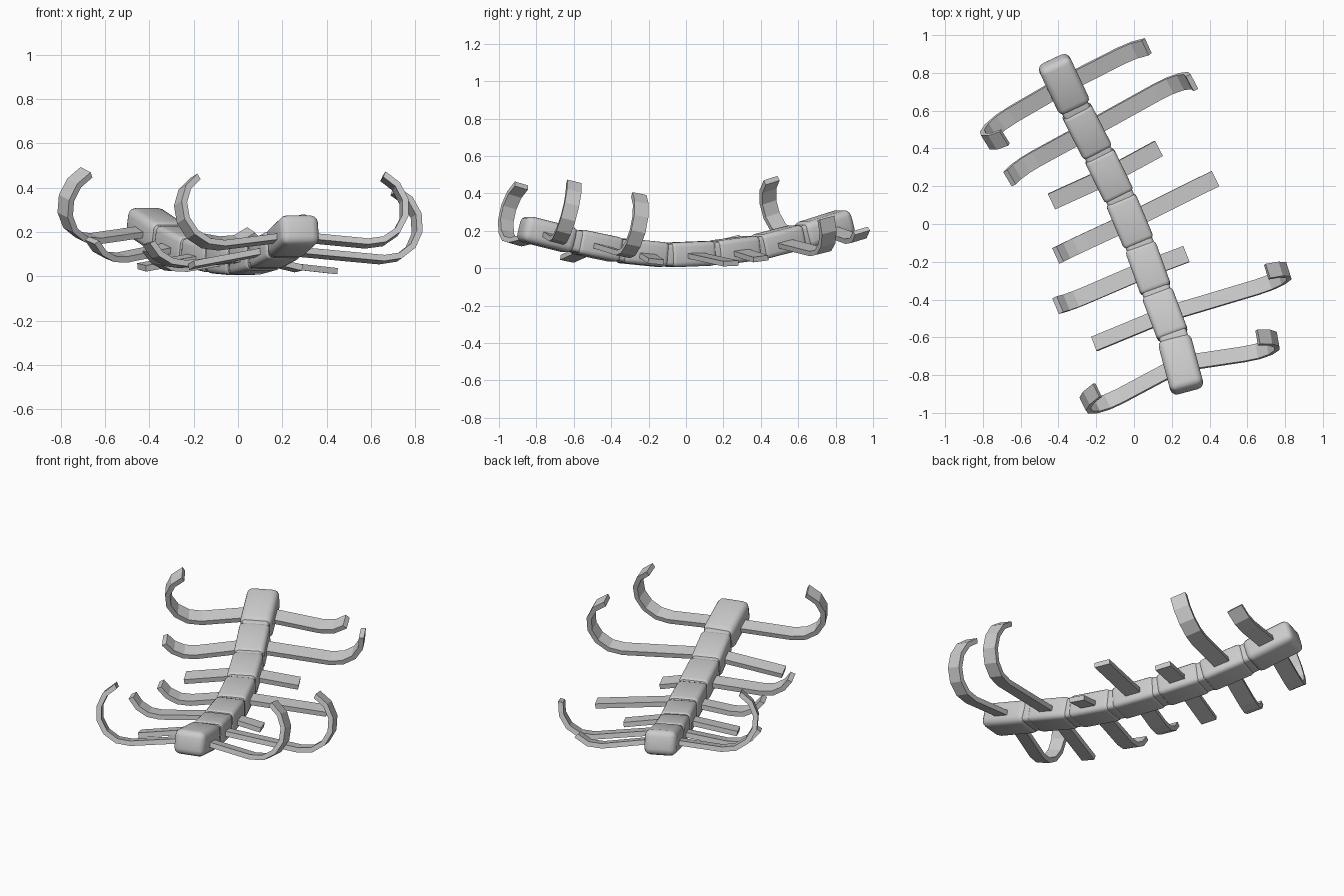
import bpy, bmesh
from math import radians, sin, cos
from mathutils import Vector, Matrix

if "Cube" in bpy.data.objects:
    bpy.data.objects.remove(bpy.data.objects["Cube"])

# Spine joints, back to front
joints = [Vector(p) for p in (
    (-0.43, 0.865, 0.25), (-0.31, 0.61, 0.17), (-0.19, 0.375, 0.11), (-0.075, 0.14, 0.08),
    (0.03, -0.11, 0.07), (0.12, -0.36, 0.095), (0.21, -0.60, 0.145), (0.285, -0.88, 0.215))]
CURL_RADIUS = 0.165


def finish(bm, name):
    bmesh.ops.recalc_face_normals(bm, faces=bm.faces)
    mesh = bpy.data.meshes.new(name)
    bm.to_mesh(mesh)
    bm.free()
    obj = bpy.data.objects.new(name, mesh)
    bpy.context.collection.objects.link(obj)
    return obj


def block(name, a, b, width, height, bevel):
    """Rounded box running from a to b."""
    y = (a - b).normalized()
    x = y.cross(Vector((0, 0, 1))).normalized()
    bm = bmesh.new()
    bmesh.ops.create_cube(bm, size=1)
    bmesh.ops.scale(bm, vec=(width, (a - b).length, height), verts=bm.verts)
    bmesh.ops.bevel(bm, geom=bm.edges[:], offset=bevel, segments=3, profile=0.5, affect='EDGES')
    m = Matrix((x, y, x.cross(y))).transposed().to_4x4()
    m.translation = (a + b) / 2
    bm.transform(m)
    obj = finish(bm, name)
    bpy.ops.object.select_all(action='DESELECT')
    obj.select_set(True)
    bpy.context.view_layer.objects.active = obj
    bpy.ops.object.shade_smooth_by_angle()


def rib(name, root, bend, sweep, axis, width, thick=0.028):
    """Flat strip: straight from root to bend, then an upward arc of sweep degrees."""
    d = (bend - root).normalized()
    w = (axis - d * axis.dot(d)).normalized()
    up = d.cross(w)
    if up.z < 0:
        up = -up
    angles = [0, 0]
    if sweep:
        steps = round(sweep / 27)
        angles += [radians(sweep) * (k + 1) / steps for k in range(steps)]
    bm = bmesh.new()
    rings = []
    for i, t in enumerate(angles):
        p = root if i == 0 else bend + CURL_RADIUS * (d * sin(t) + up * (1 - cos(t)))
        n = up * cos(t) - d * sin(t)
        rings.append([bm.verts.new(p + w * (su * width / 2) + n * (sv * thick / 2))
                      for su, sv in ((1, 1), (-1, 1), (-1, -1), (1, -1))])
    for r, s in zip(rings, rings[1:]):
        for k in range(4):
            bm.faces.new((r[k], r[(k + 1) % 4], s[(k + 1) % 4], s[k]))
    bm.faces.new(rings[0])
    bm.faces.new(rings[-1])
    finish(bm, name)


# Vertebrae, with a slimmer neck across each joint
for i, (a, b) in enumerate(zip(joints, joints[1:])):
    gap = (a - b).normalized() * 0.006
    end = i in (0, 6)
    block(f"vertebra_{i + 1}", a if i == 0 else a - gap, b if i == 6 else b + gap,
          0.18 if end else 0.17, 0.14 if end else 0.132, 0.036 if end else 0.026)
    if i < 6:
        e = (a - joints[i + 2]).normalized() * 0.05
        block(f"joint_{i + 1}", b + e, b - e, 0.152, 0.118, 0.02)

# Ribs: where each one starts to curl, and the curl angle (0 = straight to its end)
left = [((-0.645, 0.578, 0.17), 160), ((-0.52, 0.345, 0.085), 70), ((-0.435, 0.12, 0.04), 0),
        ((-0.25, -0.09, 0.035), 70), ((-0.25, -0.375, 0.055), 70), ((-0.21, -0.635, 0.05), 0),
        ((-0.075, -0.912, 0.14), 160)]
right = [((-0.07, 0.89, 0.155), 55), ((0.125, 0.70, 0.087), 105), ((0.13, 0.40, 0.05), 0),
         ((0.43, 0.24, 0.025), 0), ((0.275, -0.16, 0.035), 0), ((0.65, -0.335, 0.075), 163),
         ((0.582, -0.69, 0.148), 160)]
for side, data in (("left", left), ("right", right)):
    for i, (bend, sweep) in enumerate(data):
        a, b = joints[i], joints[i + 1]
        rib(f"rib_{side}_{i + 1}", (a + b) / 2, Vector(bend), sweep, (a - b).normalized(),
            0.08 if i > 4 else 0.09)
